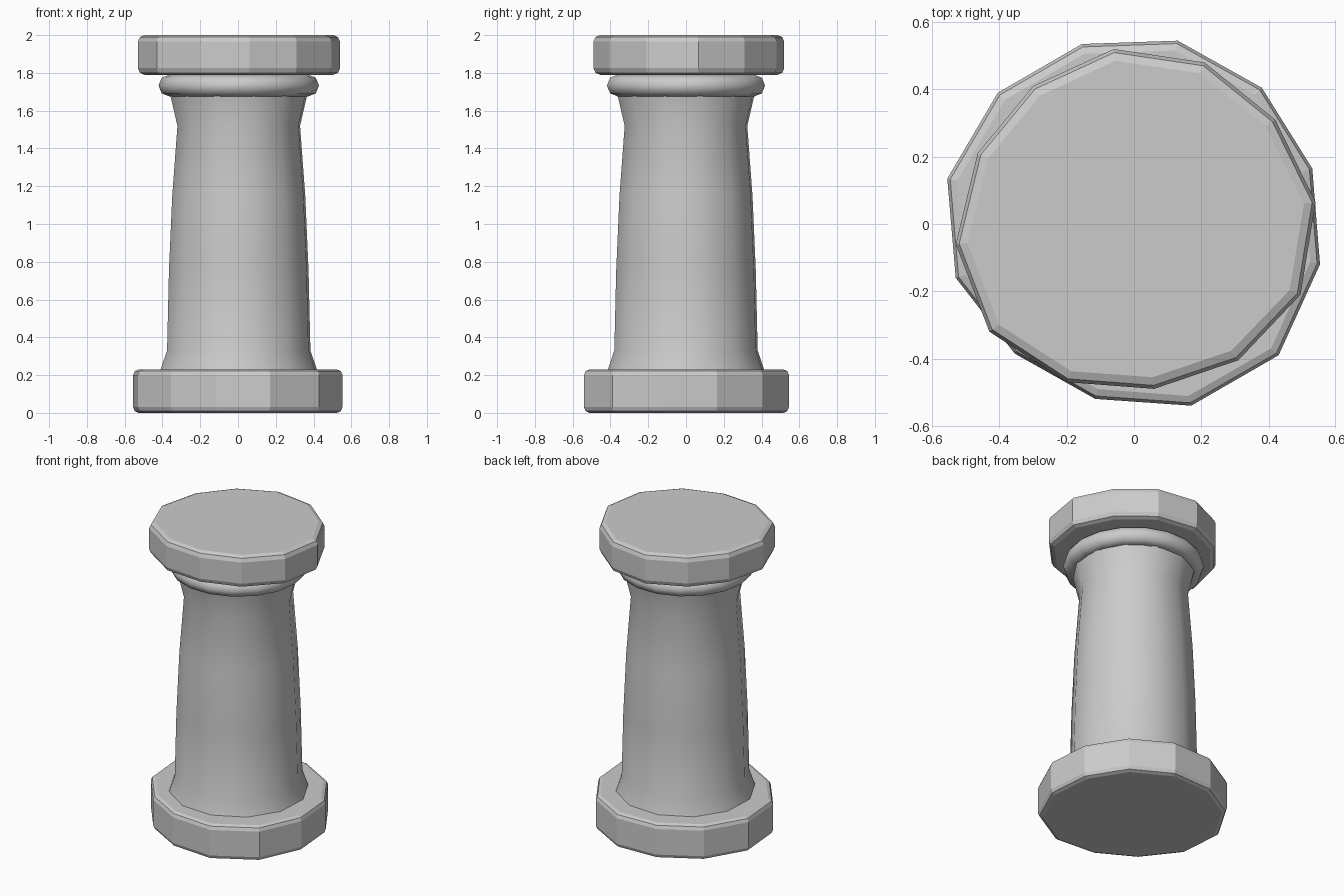
import bpy, bmesh, math

if "Cube" in bpy.data.objects:
    bpy.data.objects.remove(bpy.data.objects["Cube"])


def build(name, rings, angle=None):
    """Loft a closed, capped solid through rings of equal point count."""
    bm = bmesh.new()
    loops = [[bm.verts.new(p) for p in ring] for ring in rings]
    n = len(loops[0])
    for a, b in zip(loops, loops[1:]):
        for i in range(n):
            j = (i + 1) % n
            bm.faces.new((a[i], a[j], b[j], b[i]))
    bm.faces.new(loops[0][::-1])
    bm.faces.new(loops[-1])
    mesh = bpy.data.meshes.new(name)
    bm.to_mesh(mesh)
    bm.free()
    obj = bpy.data.objects.new(name, mesh)
    bpy.context.collection.objects.link(obj)
    if angle:
        smooth(obj, angle)
    return obj


def smooth(obj, angle):
    bpy.ops.object.select_all(action='DESELECT')
    bpy.context.view_layer.objects.active = obj
    obj.select_set(True)
    bpy.ops.object.shade_smooth_by_angle(angle=math.radians(angle))


def slab(name, outline, z0, z1, bevel=0.035):
    """Rough-cut stone disc with rounded rims."""
    steps = [(bevel, 0), (bevel * 0.3, bevel * 0.3), (0, bevel)]
    profile = [(d, z0 + h) for d, h in steps] + [(d, z1 - h) for d, h in reversed(steps)]
    rings = []
    for inset, z in profile:
        rings.append([(x * (1 - inset / math.hypot(x, y)),
                       y * (1 - inset / math.hypot(x, y)), z) for x, y in outline])
    return build(name, rings)


# Base: uneven twelve-sided slab
slab("base", [(0.53, 0.165), (0.38, 0.405), (0.13, 0.545), (-0.155, 0.535),
              (-0.405, 0.39), (-0.555, 0.135), (-0.53, -0.16), (-0.355, -0.385),
              (-0.115, -0.52), (0.17, -0.54), (0.43, -0.39), (0.553, -0.12)], 0, 0.23, 0.03)

# Cap: slightly smaller, rotated slab
slab("cap", [(0.54, 0.065), (0.42, 0.31), (0.21, 0.48), (-0.06, 0.52),
             (-0.30, 0.41), (-0.465, 0.21), (-0.53, -0.06), (-0.43, -0.32),
             (-0.20, -0.47), (0.06, -0.49), (0.31, -0.405), (0.495, -0.21)], 1.79, 2.0)

# Shaft: tapered column flaring at both ends
profile = [(0.43, 0.2), (0.423, 0.23), (0.388, 0.33), (0.378, 0.75), (0.36, 1.15),
           (0.332, 1.52), (0.37, 1.68), (0.38, 1.74)]
angles = [math.radians(12 + 30 * i) for i in range(12)]
build("shaft", [[(r * math.cos(a) + 0.004, r * math.sin(a), z) for a in angles]
                for r, z in profile], 40)

# Collar: rounded ring beneath the cap
bpy.ops.mesh.primitive_torus_add(major_segments=18, minor_segments=8, major_radius=0.367,
                                 minor_radius=0.058, location=(0.004, 0, 1.733))
collar = bpy.context.object
collar.name = "collar"
smooth(collar, 50)
